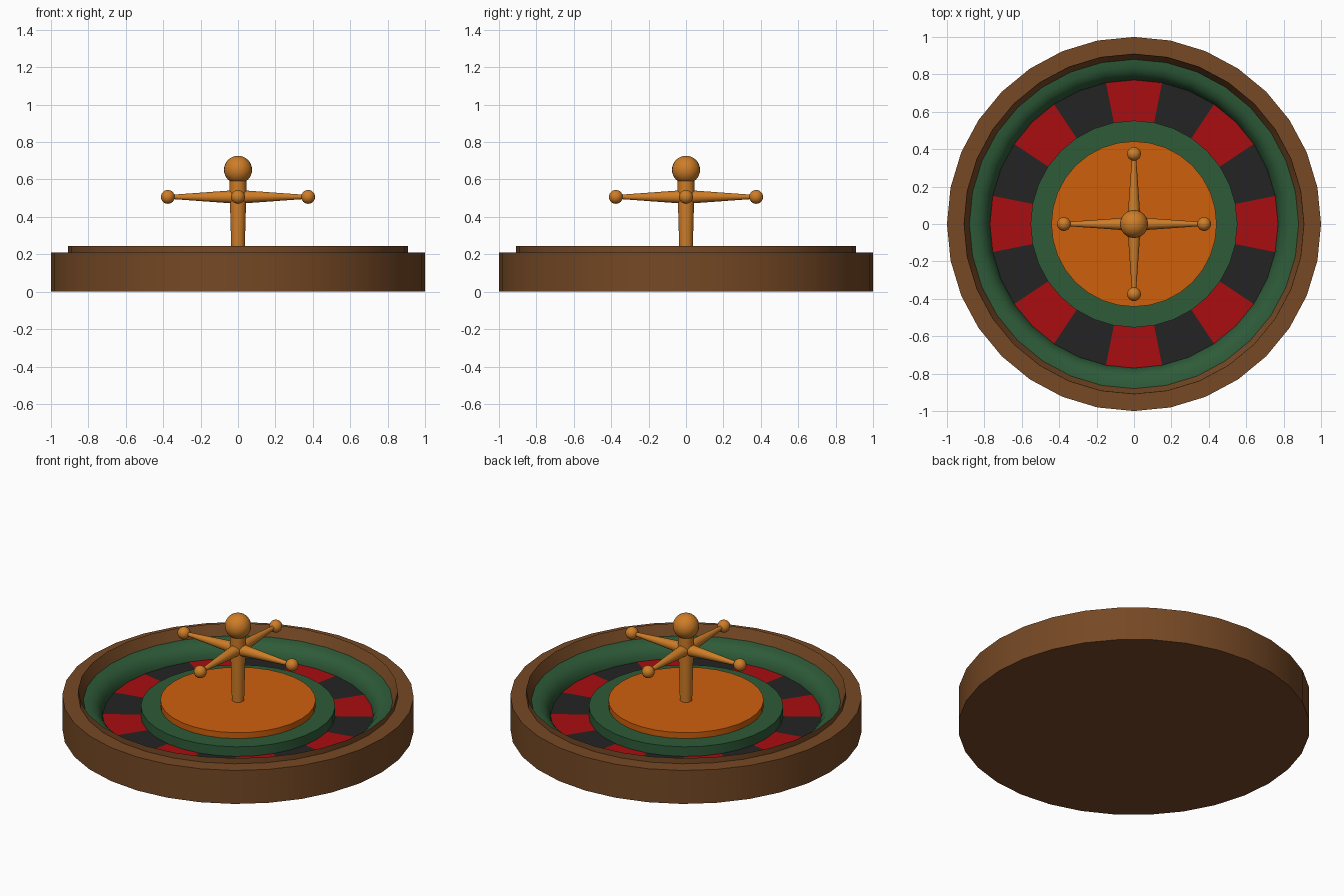
import bpy, bmesh, math
from mathutils import Vector, Matrix

if "Cube" in bpy.data.objects:
    bpy.data.objects.remove(bpy.data.objects["Cube"])

SEG = 32


def material(name, rgb):
    m = bpy.data.materials.new(name)
    m.diffuse_color = (*rgb, 1)
    m.use_nodes = True
    m.node_tree.nodes["Principled BSDF"].inputs["Base Color"].default_value = m.diffuse_color
    return m


BROWN = material("brown wood", (0.18, 0.066, 0.018))
GREEN = material("green felt", (0.027, 0.105, 0.04))
RED = material("red pocket", (0.40, 0.004, 0.005))
BLACK = material("black pocket", (0.017, 0.017, 0.017))
ORANGE = material("orange disc", (0.62, 0.115, 0.004))
GOLD = material("gold metal", (0.62, 0.205, 0.02))


def finish(bm, name, mats, angle=30):
    me = bpy.data.meshes.new(name)
    bm.to_mesh(me)
    bm.free()
    for m in mats:
        me.materials.append(m)
    ob = bpy.data.objects.new(name, me)
    bpy.context.collection.objects.link(ob)
    bpy.ops.object.select_all(action='DESELECT')
    ob.select_set(True)
    bpy.context.view_layer.objects.active = ob
    bpy.ops.object.shade_smooth_by_angle(angle=math.radians(angle))
    return ob


def lathe(name, profile, mats, segs=SEG, rule=None, matrix=None):
    """Spin (radius, z) points, listed from bottom outside to top inside."""
    bm = bmesh.new()
    rings = []
    for r, z in profile:
        if r == 0:
            rings.append([bm.verts.new((0, 0, z))] * segs)
        else:
            rings.append([bm.verts.new((r * math.cos(2 * math.pi * i / segs),
                                        r * math.sin(2 * math.pi * i / segs), z))
                          for i in range(segs)])
    for a, b in zip(rings, rings[1:]):
        for i in range(segs):
            j = (i + 1) % segs
            quad = list(dict.fromkeys((a[i], a[j], b[j], b[i])))
            f = bm.faces.new(quad)
            if rule:
                f.material_index = rule(i)
    if matrix:
        bm.transform(matrix)
    return finish(bm, name, mats)


def ball(name, radius, pos):
    bm = bmesh.new()
    bmesh.ops.create_uvsphere(bm, u_segments=24, v_segments=16, radius=radius,
                              matrix=Matrix.Translation(pos))
    return finish(bm, name, [GOLD], 60)


# Wooden bowl with raised lip
lathe("wooden_bowl", [(0, 0), (1, 0), (1, 0.21), (0.91, 0.21),
                      (0.91, 0.245), (0.88, 0.18)], [BROWN])

# Green track rolling down to the pockets
lathe("ball_track", [(0.88, 0.18), (0.84, 0.176), (0.81, 0.163), (0.79, 0.142),
                     (0.775, 0.115), (0.77, 0.09)], [GREEN])

# Ring of sixteen alternating pockets, each two segments wide
lathe("pocket_ring", [(0.77, 0.09), (0.55, 0.09)], [RED, BLACK],
      rule=lambda i: ((i + 1) // 2) % 2)

# Raised green step and orange centre disc
lathe("inner_ring", [(0.553, 0.085), (0.553, 0.15), (0.44, 0.15)], [GREEN])
lathe("centre_disc", [(0.442, 0.15), (0.442, 0.187), (0, 0.187)], [ORANGE])

# Turned post with top knob
lathe("post", [(0.035, 0.187), (0.045, 0.55), (0.045, 0.61), (0, 0.61)], [GOLD], 24)
ball("top_knob", 0.075, (0, 0, 0.652))

# Four tapered arms with ball tips
for k in range(4):
    turn = Matrix.Rotation(k * math.pi / 2, 4, 'Z')
    lay = Matrix.Translation((0, 0, 0.507)) @ turn @ Matrix.Rotation(math.pi / 2, 4, 'Y')
    lathe(f"arm_{k + 1}", [(0.037, 0), (0.011, 0.36)], [GOLD], 16, matrix=lay)
    ball(f"arm_tip_{k + 1}", 0.037, turn @ Vector((0.375, 0, 0.507)))
